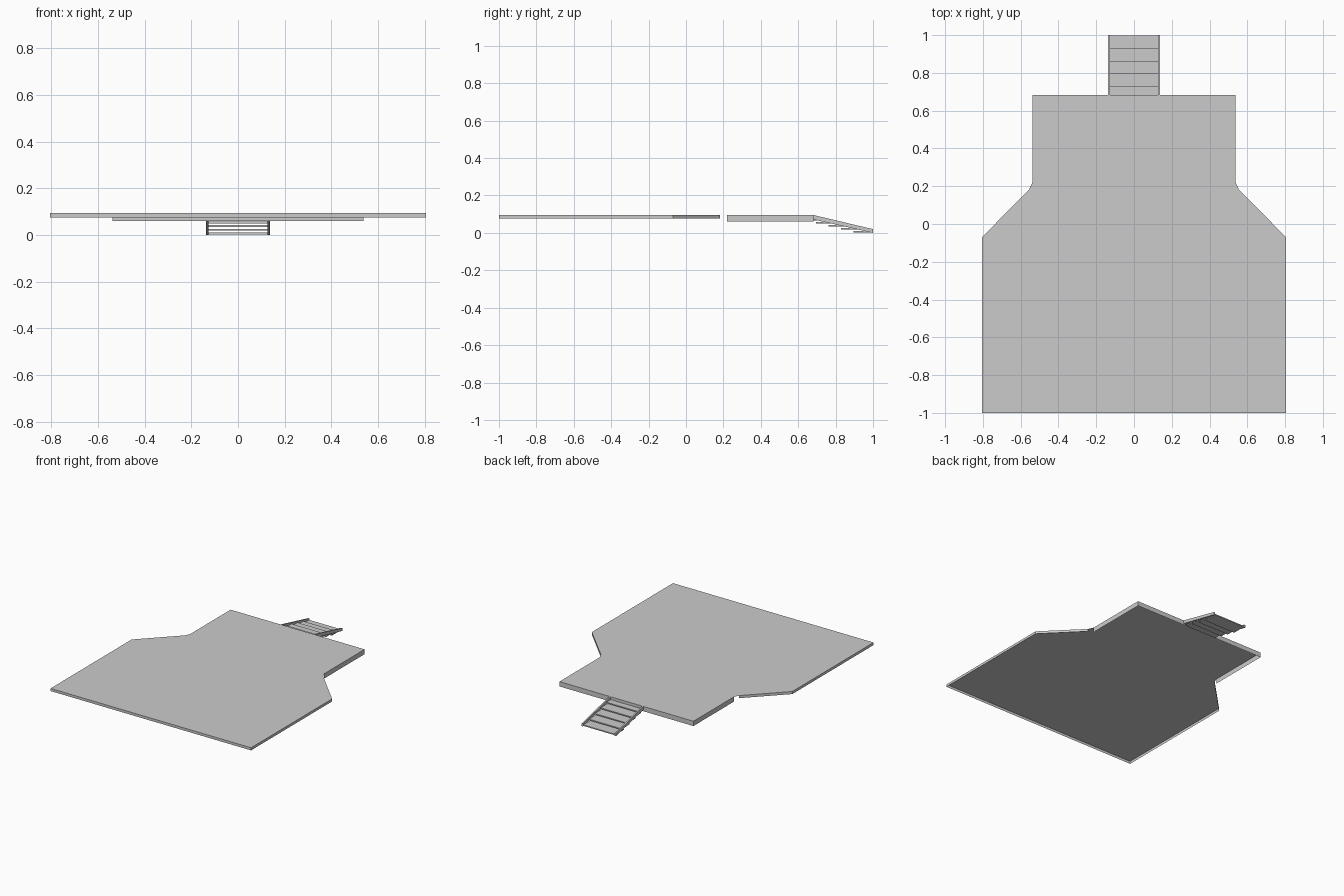
import bpy

if "Cube" in bpy.data.objects:
    bpy.data.objects.remove(bpy.data.objects["Cube"])

# One flat colour for the whole model
grey = bpy.data.materials.new("light_grey")
grey.diffuse_color = (0.6, 0.6, 0.6, 1)
grey.use_nodes = True
grey.node_tree.nodes["Principled BSDF"].inputs["Base Color"].default_value = grey.diffuse_color

TOP, SLAB_LOW, BLOCK_LOW = 0.095, 0.076, 0.06
BACK = 0.683


def make(name, verts, faces):
    mesh = bpy.data.meshes.new(name)
    mesh.from_pydata(verts, [], faces)
    mesh.materials.append(grey)
    obj = bpy.data.objects.new(name, mesh)
    bpy.context.collection.objects.link(obj)
    return obj


def box(name, x0, x1, y0, y1, z0, z1):
    verts = [(x, y, z) for x in (x0, x1) for y in (y0, y1) for z in (z0, z1)]
    faces = [(0, 1, 3, 2), (4, 6, 7, 5), (0, 4, 5, 1),
             (2, 3, 7, 6), (0, 2, 6, 4), (1, 5, 7, 3)]
    return make(name, verts, faces)


def skirt(name, path, low):
    """Thin wall hanging from the deck edge along an open path."""
    n = len(path)
    verts = [(x, y, low) for x, y in path] + [(x, y, TOP) for x, y in path]
    return make(name, verts, [(i, i + 1, n + i + 1, n + i) for i in range(n - 1)])


# Deck outline: right half, front to back, then mirrored
right = [(0.805, -1.0), (0.805, -0.07), (0.555, 0.183), (0.538, 0.22), (0.538, BACK)]
left = [(-x, y) for x, y in reversed(right)]
outline = right + left
make("deck", [(x, y, TOP) for x, y in outline], [tuple(range(len(outline)))])

# Edge walls: shallow around the wide front, deeper around the back
skirt("front_edge", left[2:] + right[:3], SLAB_LOW)
skirt("back_edge", right[3:] + left[:2], BLOCK_LOW)

# Sloping stair stringers
for side, s in (("left", -1), ("right", 1)):
    profile = [(BACK, 0.071), (1.0, 0.0), (1.0, 0.02), (BACK, TOP)]
    xs = sorted((s * 0.127, s * 0.137))
    verts = [(x, y, z) for x in xs for y, z in profile]
    faces = [(3, 2, 1, 0), (4, 5, 6, 7)]
    faces += [(i, (i + 1) % 4, (i + 1) % 4 + 4, i + 4) for i in range(4)]
    make(side + "_stringer", verts, faces)

# Overlapping open treads
for i in range(5):
    front = 0.731 + i * 0.0665
    z = 0.07 - i * 0.0157
    box(f"tread_{i + 1}", -0.127, 0.127, max(BACK, front - 0.102), front, z - 0.004, z + 0.004)
